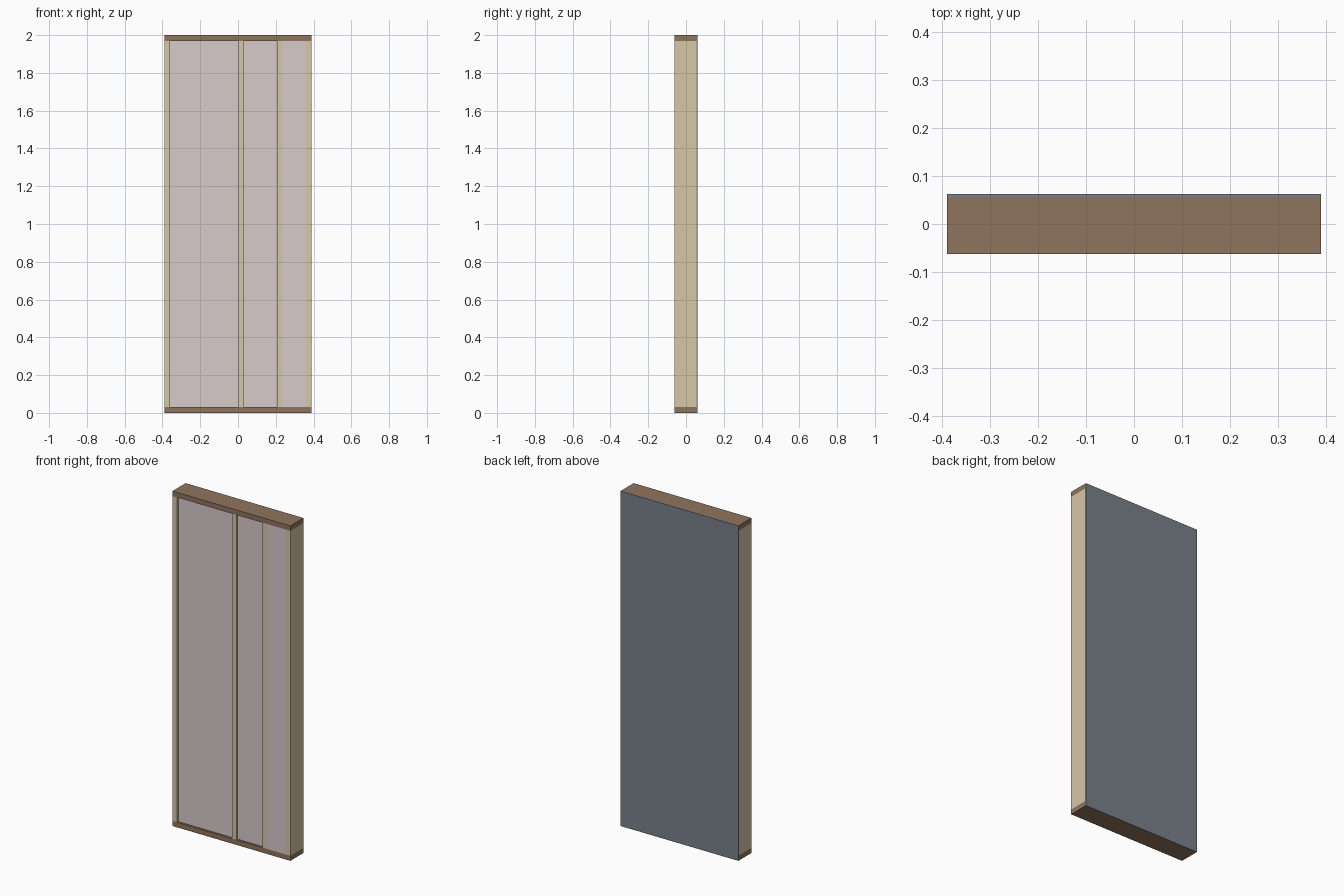
import bpy

if "Cube" in bpy.data.objects:
    bpy.data.objects.remove(bpy.data.objects["Cube"])


def material(name, rgb):
    m = bpy.data.materials.new(name)
    m.diffuse_color = (*rgb, 1)
    m.use_nodes = True
    m.node_tree.nodes["Principled BSDF"].inputs["Base Color"].default_value = m.diffuse_color
    return m


PLATE = material("plate_wood", (0.275, 0.178, 0.109))
STUD = material("stud_wood", (0.67, 0.57, 0.38))
BATT = material("insulation", (0.69, 0.60, 0.60))
BOARD = material("board", (0.19, 0.22, 0.255))


def box(name, x, y, z, mat):
    """Box from (min, max) pairs on each axis."""
    bpy.ops.mesh.primitive_cube_add(
        size=1, location=[(a + b) / 2 for a, b in (x, y, z)])
    ob = bpy.context.object
    ob.name = name
    ob.scale = [b - a for a, b in (x, y, z)]
    bpy.ops.object.transform_apply(location=False, rotation=False, scale=True)
    ob.data.materials.append(mat)
    return ob


W, H = 0.389, 2.0            # half width, height
T = 0.03                     # timber thickness
FRONT, SEAM, BACK = -0.062, 0.056, 0.062
RECESS = 0.012               # set-back of the two left batts

# Top and bottom plates
box("bottom_plate", (-W, W), (FRONT, SEAM), (0, T), PLATE)
box("top_plate", (-W, W), (FRONT, SEAM), (H - T, H), PLATE)

# Vertical studs, by left edge
studs = [-W, 0.003, 0.206, W - T]
for i, x in enumerate(studs):
    box(f"stud_{i + 1}", (x, x + T), (FRONT, SEAM), (T, H - T), STUD)

# Insulation batts between studs; the last one sits flush with the front
for i, (a, b) in enumerate(zip(studs, studs[1:])):
    y0 = FRONT if i == 2 else FRONT + RECESS
    box(f"insulation_batt_{i + 1}", (a + T, b), (y0, SEAM), (T, H - T), BATT)

# Sheathing board on the back
box("back_board", (-W, W), (SEAM, BACK), (0, H), BOARD)
